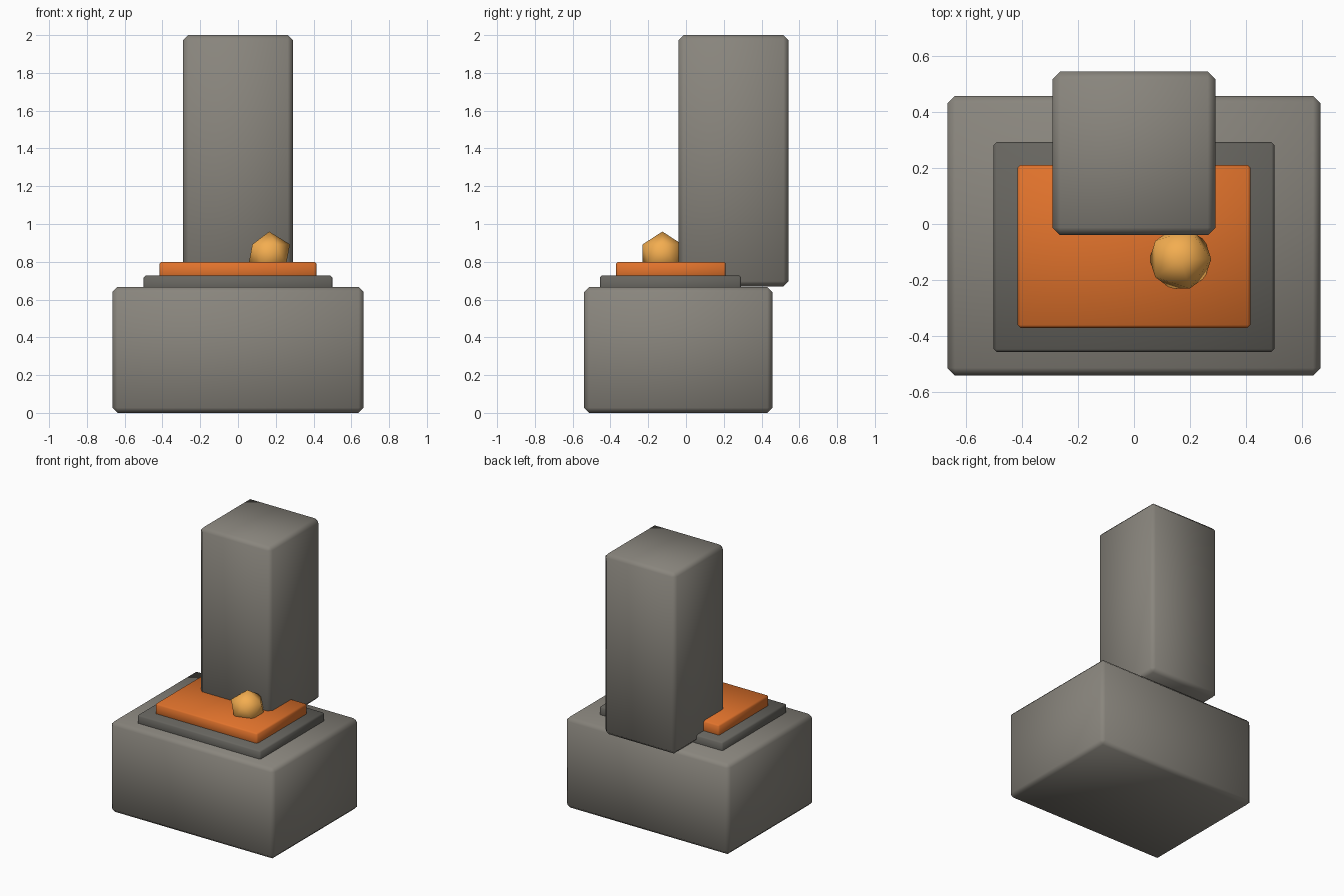
import bpy

if "Cube" in bpy.data.objects:
    bpy.data.objects.remove(bpy.data.objects["Cube"])


def material(name, color):
    m = bpy.data.materials.new(name)
    m.diffuse_color = (*color, 1)
    m.use_nodes = True
    m.node_tree.nodes["Principled BSDF"].inputs["Base Color"].default_value = m.diffuse_color
    return m


def finish(obj, name, mat):
    obj.name = name
    obj.data.materials.append(mat)
    for p in obj.data.polygons:
        p.use_smooth = True


def block(name, lo, hi, bevel, mat):
    """Chamfered box between two corners."""
    bpy.ops.mesh.primitive_cube_add(size=1, location=[(a + b) / 2 for a, b in zip(lo, hi)])
    obj = bpy.context.object
    obj.scale = [b - a for a, b in zip(lo, hi)]
    bpy.ops.object.transform_apply(location=False, rotation=False, scale=True)
    finish(obj, name, mat)
    mod = obj.modifiers.new("chamfer", "BEVEL")
    mod.width = bevel
    mod.segments = 1
    return obj


stone = material("stone", (0.25, 0.235, 0.205))
dark = material("dark_stone", (0.135, 0.13, 0.115))
ember = material("ember", (0.75, 0.17, 0.025))
glow = material("glow", (0.9, 0.42, 0.08))

# Masonry base and chimney
block("base", (-0.665, -0.54, 0), (0.665, 0.457, 0.667), 0.027, stone)
block("chimney", (-0.29, -0.04, 0.67), (0.29, 0.543, 2.0), 0.027, stone)

# Hearth rim and ember bed
block("hearth_rim", (-0.5, -0.456, 0.627), (0.5, 0.292, 0.727), 0.01, dark)
block("ember_bed", (-0.415, -0.37, 0.70), (0.415, 0.21, 0.80), 0.01, ember)

# Glowing coal, a coarse icosahedron
bpy.ops.mesh.primitive_ico_sphere_add(subdivisions=1, radius=0.123, location=(0.165, -0.125, 0.837))
finish(bpy.context.object, "hot_coal", glow)
